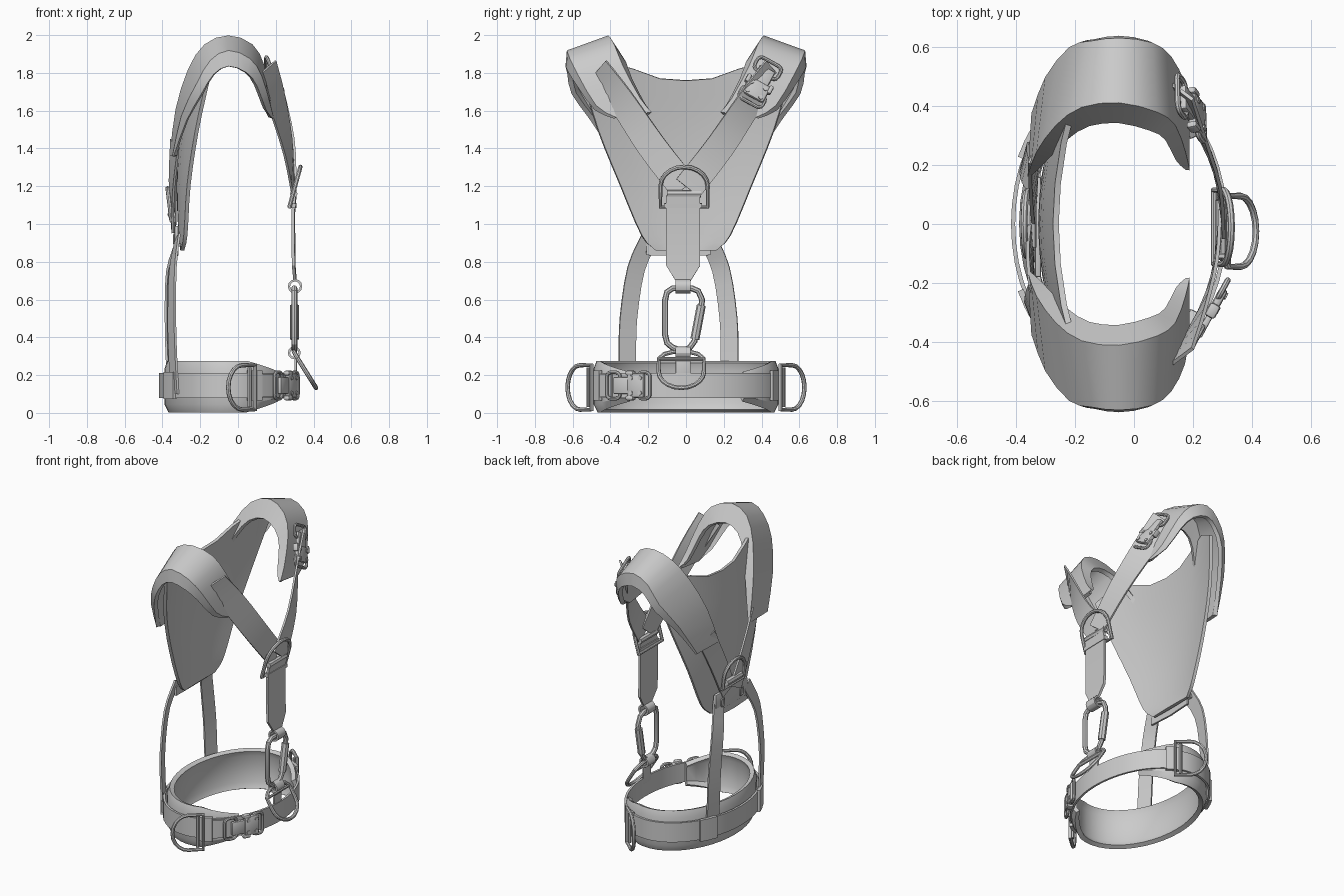
import bpy, bmesh, math
from mathutils import Vector as V, Matrix

if "Cube" in bpy.data.objects:
    bpy.data.objects.remove(bpy.data.objects["Cube"])

def link(name, me):
    o = bpy.data.objects.new(name, me)
    bpy.context.collection.objects.link(o)
    return o

def grid(name, rows, thick, loop=False):
    """Sheet through rows of points, given a thickness."""
    n, k = len(rows), len(rows[0])
    faces = []
    for i in range(n if loop else n - 1):
        j = (i + 1) % n
        faces += [(i*k+c, i*k+c+1, j*k+c+1, j*k+c) for c in range(k - 1)]
    me = bpy.data.meshes.new(name)
    me.from_pydata([tuple(p) for r in rows for p in r], [], faces)
    o = link(name, me)
    m = o.modifiers.new('thickness', 'SOLIDIFY')
    m.thickness, m.offset = thick, 0
    return o

def smooth(pts, n=3):
    """Catmull-Rom through points of any dimension."""
    P = [V(p) for p in pts]
    P = [2*P[0]-P[1]] + P + [2*P[-1]-P[-2]]
    out = []
    for a, b, c, d in zip(P, P[1:], P[2:], P[3:]):
        for i in range(n):
            t = i / n
            out.append(.5*(2*b + (c-a)*t + (2*a-5*b+4*c-d)*t*t + (3*b-a-3*c+d)*t**3))
    return out + [P[-2]]

def radial(p):
    return V((p.x / .33**2, p.y / .5**2, 0)).normalized()

def ribbon(name, pts, width, thick=.012, loop=False):
    """Flat webbing lying on the body; width is a number or one per point."""
    rows, n = [], len(pts)
    for i, p in enumerate(pts):
        p = V(p)
        a, b = (pts[i-1], pts[(i+1) % n]) if loop else (pts[max(i-1, 0)], pts[min(i+1, n-1)])
        w = (V(b) - V(a)).cross(radial(p)).normalized() * (width if isinstance(width, float) else width[i]) / 2
        rows.append([p - w, p + w])
    return grid(name, rows, thick, loop)

def frame(o, u, v):
    u = V(u).normalized()
    n = u.cross(V(v)).normalized()
    v = n.cross(u)
    return Matrix.Translation(o) @ Matrix((u, v, n)).transposed().to_4x4()

def tube(name, pts, r, M=Matrix(), loop=True):
    cu = bpy.data.curves.new(name, 'CURVE')
    cu.dimensions, cu.bevel_depth, cu.bevel_resolution, cu.use_fill_caps = '3D', r, 2, True
    s = cu.splines.new('POLY')
    s.points.add(len(pts) - 1)
    for q, p in zip(s.points, pts):
        q.co = (*(M @ V((*p, 0)[:3])), 1)
    s.use_cyclic_u = loop
    return link(name, cu)

def box(name, size, M, bevel=.006):
    me = bpy.data.meshes.new(name)
    bm = bmesh.new()
    bmesh.ops.create_cube(bm, size=1, matrix=M @ Matrix.Diagonal((*size, 1)))
    bm.to_mesh(me)
    o = link(name, me)
    b = o.modifiers.new('bevel', 'BEVEL')
    b.width, b.segments = bevel, 2

def dee(name, M, w, h, r=.012):
    """D ring: straight bar on local y = 0, bow towards +y."""
    k = h - w * .42
    arc = [(w/2*math.cos(a), k + w*.42*math.sin(a)) for a in [math.pi*i/10 for i in range(11)]]
    tube(name, [(w/2, 0)] + arc + [(-w/2, 0)], r, M)

def rrect(cx, w, h, c):
    return [(cx + sx*(w/2-c) + c*math.cos(a), sy*(h/2-c) + c*math.sin(a))
            for sx, sy, q in ((1, 1, 0), (-1, 1, 1), (-1, -1, 2), (1, -1, 3))
            for a in [math.pi/2*(q + i/3) for i in range(4)]]

def buckle(name, M):
    """Quick-release buckle lying along local x."""
    T = Matrix.Translation
    tube(name + '_frame', rrect(-.085, .08, .14, .025), .01, M)
    box(name + '_tongue', (.09, .09, .022), M @ T((-.035, 0, .004)))
    box(name + '_body', (.1, .13, .03), M @ T((.055, 0, .004)), .012)
    tube(name + '_end', rrect(.1, .07, .14, .025), .01, M)
    for s in (-1, 1):
        box(name + '_release', (.05, .025, .038), M @ T((.02, s*.066, .004)), .01)
        for x in (.03, .085):
            tube(name + '_rivet', [(x, s*.04, .015), (x, s*.04, .024)], .012, M, False)

# back panel
prof = smooth([(.16, .86, -.295), (.235, .94, -.305), (.35, 1.21, -.315), (.465, 1.5, -.3), (.55, 1.79, -.265)])
neck = [1.76, 1.77, 1.82, 1.86, 1.78]
rows = []
for i, (w, z, x) in enumerate(prof):
    s = i / (len(prof) - 1)
    rows.append([(x + .11*abs(t/4)**2*s, w*t/4, z + (neck[abs(t)] - 1.79) * max(0, s*2-1)) for t in range(-4, 5)])
grid('back_panel', rows, .02)

# shoulder pads: inner and outer edge with rolled lips
edges = [(-.35, .17, 1.36, -.335, .37, 1.36), (-.32, .25, 1.6, -.29, .49, 1.57), (-.255, .34, 1.81, -.21, .59, 1.74),
         (-.17, .4, 1.94, -.14, .61, 1.86), (-.05, .415, 1.985, -.05, .62, 1.91), (.07, .385, 1.94, .055, .605, 1.87),
         (.13, .34, 1.83, .115, .56, 1.78), (.165, .25, 1.66, .16, .47, 1.63), (.18, .19, 1.585, .175, .37, 1.565)]
for s in (-1, 1):
    rows = []
    E = smooth(edges, 2)
    for i, e in enumerate(E):
        a, b = V(e[:3]), V(e[3:])
        w = math.sin(math.pi * i / (len(E) - 1))
        la = a + (V((-.05, a.y, 1.4)) - a).normalized()*.1*w + V((0, -.065*w + .004, 0))
        lb = b + (V((-.05, b.y, 1.4)) - b).normalized()*.075*w + V((0, .004, 0))
        rows.append([V((p.x, p.y*s, p.z)) for p in (la, a, b, lb)])
    grid('shoulder_pad', rows, .028)
    # front straps and rear straps converging on the rings
    d = .006 * s
    ribbon('chest_strap', smooth([(.148, s*.46, 1.82), (.205, s*.34, 1.65), (.27 + d, s*.18, 1.41), (.298 + d, s*.01, 1.19)]), .155)
    ribbon('rear_strap', smooth([(-.335, s*.26, 1.42), (-.345 + d, s*.14, 1.2), (-.342 + d, s*.03, .98)]), .13)

# rear plate and ring
box('rear_plate', (.02, .34, .12), Matrix.Translation((-.325, -.01, .93)))
for s in (-1, 1):
    tube('plate_stitch', rrect(0, .03, .05, .01), .005, frame((-.338, s*.1 - .01, .92), (0, 1, 0), (0, 0, 1)))
dee('rear_ring', frame((-.352, 0, 1.02), (0, 1, 0), (-.12, 0, 1)), .22, .17)
tube('rear_ring_sleeve', [(-.352, -.08, 1.05), (-.352, .08, 1.05)], .022, loop=False)

# chest ring, roller and drop strap
dee('chest_ring', frame((.272, -.01, 1.09), (0, 1, 0), (.055, 0, .2)), .25, .22)
tube('chest_roller', [(.295, -.1, 1.16), (.295, .08, 1.16)], .02, loop=False)
ribbon('drop_strap', [(.3, -.015, 1.15), (.292, -.015, 1.05), (.295, -.015, .78), (.302, -.015, .7)], [.18, .18, .18, .08], .016)
ribbon('drop_strap_keeper', [(.295, -.015, 1.11), (.293, -.015, 1.085)], .2, .028)

def loop_sleeve(name, x, z, r):
    c = [(x + r*math.cos(a), z + r*math.sin(a)) for a in [math.tau*i/12 for i in range(12)]]
    grid(name, [[(px, -.055, pz), (px, .025, pz)] for px, pz in c], .012, True)
loop_sleeve('drop_strap_loop', .302, .67, .032)

# carabiner
C = frame((.298, 0, 0), (0, 1, 0), (0, 0, 1))
tube('carabiner', [(-.11, .6), (-.1, .64), (-.07, .66), (.03, .66), (.065, .645), (.085, .6), (.08, .55), (.045, .38),
                   (.02, .345), (-.02, .33), (-.07, .345), (-.1, .37), (-.11, .41)], .016, C)
tube('carabiner_gate', [(.081, .57), (.047, .39)], .024, C, False)

# belt front ring hanging from the carabiner
loop_sleeve('belt_ring_loop', .298, .318, .028)
box('belt_ring_tab', (.014, .08, .14), Matrix.Translation((.305, -.015, .24)))
dee('belt_front_ring', frame((.318, -.025, .285), (0, 1, 0), (.1, 0, -.16)), .24, .18)
tube('belt_ring_top', [(-.12, 0), (-.09, .03), (-.04, .045), (.04, .045), (.09, .03), (.12, 0)], .012,
     frame((.318, -.025, .285), (0, 1, 0), (-.025, 0, .045)), False)

# waist pad with tapered ends, open at the front
rows = []
for i in range(33):
    a = math.radians(40 + 280*i/32)
    t = min(1, min(i, 32 - i) / 4)
    h = .07 + .06*t
    c, s = math.cos(a), math.sin(a)
    rows.append([(-.04 + (.335+d)*c, (.475+d)*s, .14 + k*h) for k, d in ((-1, -.02), (-.7, 0), (.7, 0), (1, -.015))])
grid('waist_pad', rows, .03)

def belt(deg, d=0, z=.145):
    a = math.radians(deg)
    return V((-.05 + (.36+d)*math.cos(a), (.5+d)*math.sin(a), z))
ribbon('waist_belt', [belt(i*7.5) for i in range(48)], .13, .014, True)

# waist buckle
p = belt(-37)
buckle('waist_buckle', frame(p + radial(p)*.018, belt(-33) - belt(-41), (0, 0, 1)))
ribbon('belt_tail', [belt(a, .012) for a in (-62, -56, -50)], .12)

# side rings with plates
for s in (-1, 1):
    dee('side_ring', frame((.09, s*.5, .135), (0, 0, 1), (-.145, s*.13, 0)), .235, .19, .012)
    ribbon('side_ring_tab', [belt(s*a, .012) for a in (62, 68, 74)], .16, .02)
    tube('side_ring_pin', [(.06, s*.515, .03), (.06, s*.515, .24)], .011, loop=False)

# rear uprights from panel to belt, cross piece and belt keepers
for s, x in ((-1, -.345), (1, -.365)):
    c = -.04
    ribbon('rear_upright', smooth([(-.32, c + s*.15, .93), (x, c + s*.225, .76), (x - .005, c + s*.265, .5), (x, c + s*.27, .3), (x + .01, c + s*.27, .1)]), .095)
    ribbon('belt_keeper', [belt(180 - s*a, .012) for a in (26, 33, 40)], .145, .02)
ribbon('rear_cross_strap', [(-.32, -.21, .865), (-.325, -.04, .86), (-.32, .13, .865)], .06)

# shoulder buckle on the right strap
buckle('shoulder_buckle', frame((.19, .395, 1.755), (.1, -.13, -.24), (-.01, .25, -.13)))

# bake curves and modifiers, smooth shading
bpy.ops.object.select_all(action='SELECT')
bpy.context.view_layer.objects.active = bpy.context.selected_objects[0]
bpy.ops.object.convert(target='MESH')
bpy.ops.object.select_all(action='SELECT')
bpy.ops.object.shade_smooth_by_angle(angle=math.radians(30))
